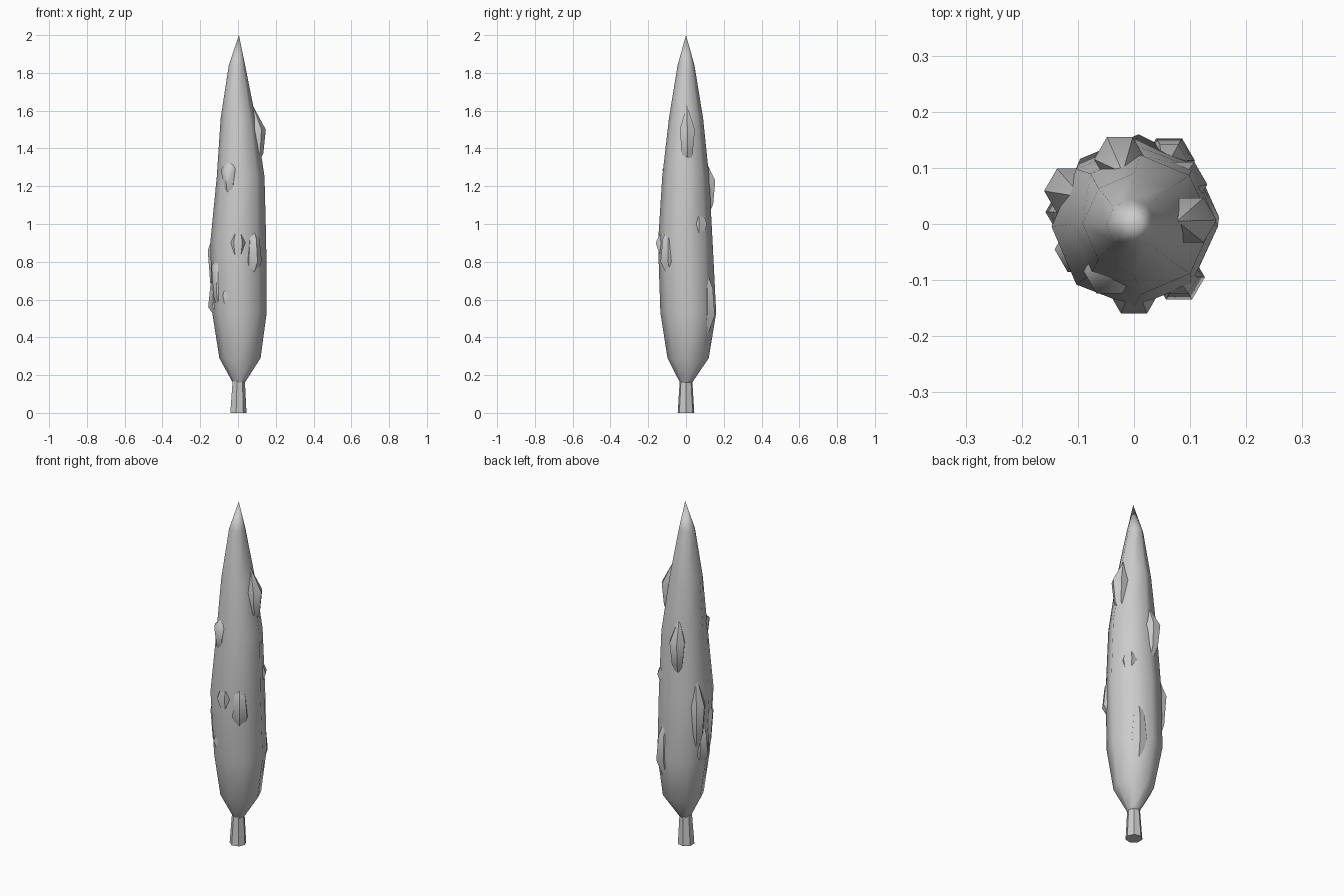
import bpy, bmesh, math, random
from mathutils import Vector

if "Cube" in bpy.data.objects:
    bpy.data.objects.remove(bpy.data.objects["Cube"])

random.seed(4)


def lathe(name, rings, sides, jitter=0.0, twist=0.0):
    """Loft rings of (z, radius, centre x, centre y); zero radius makes a point."""
    bm = bmesh.new()
    loops = []
    for i, (z, r, cx, cy) in enumerate(rings):
        if r == 0:
            loops.append([bm.verts.new((cx, cy, z))])
            continue
        loop = []
        for k in range(sides):
            a = 2 * math.pi * k / sides + twist * i
            q = r * (1 + random.uniform(-jitter, jitter))
            loop.append(bm.verts.new((cx + q * math.cos(a), cy + q * math.sin(a), z)))
        loops.append(loop)
    for lo, hi in zip(loops, loops[1:]):
        for k in range(sides):
            n = (k + 1) % sides
            if len(lo) == 1:
                bm.faces.new((lo[0], hi[n], hi[k]))
            elif len(hi) == 1:
                bm.faces.new((lo[k], lo[n], hi[0]))
            else:
                bm.faces.new((lo[k], lo[n], hi[n], hi[k]))
    for end in (loops[0], loops[-1]):
        if len(end) > 2:
            bm.faces.new(end)
    bmesh.ops.recalc_face_normals(bm, faces=bm.faces)
    me = bpy.data.meshes.new(name)
    bm.to_mesh(me)
    bm.free()
    ob = bpy.data.objects.new(name, me)
    bpy.context.collection.objects.link(ob)
    for o in bpy.context.selected_objects:
        o.select_set(False)
    ob.select_set(True)
    bpy.context.view_layer.objects.active = ob
    bpy.ops.object.shade_smooth_by_angle(angle=math.radians(50))
    return ob


# Tapered trunk
lathe("trunk", [(0, 0.045, 0, 0), (0.22, 0.031, 0.003, 0)], 7)

# Tall foliage body
lathe("foliage", [
    (0.16, 0.032, 0.005, 0), (0.29, 0.108, 0.01, 0.01),
    (0.53, 0.144, 0.008, 0.012), (0.9, 0.146, 0, -0.005),
    (1.25, 0.126, 0.012, 0), (1.56, 0.091, 0, 0),
    (1.84, 0.044, -0.006, 0), (2.0, 0, 0.005, 0)], 8, 0.03)

# Leafy tufts: outermost x, y, its height, bottom and top of the tuft
tufts = [
    (0.147, 0.01, 1.50, 1.25, 1.63),
    (0.110, -0.13, 0.80, 0.68, 1.04),
    (-0.065, -0.125, 1.29, 1.08, 1.36),
    (0.085, 0.153, 0.52, 0.34, 0.80),
    (-0.035, 0.160, 1.23, 0.98, 1.36),
    (-0.137, -0.065, 0.78, 0.45, 0.86),
    (-0.155, 0.080, 0.86, 0.52, 1.05),
    (-0.157, 0.030, 0.56, 0.46, 0.82),
    (0.0, -0.166, 0.90, 0.70, 1.05),
    (0.120, 0.100, 1.00, 0.78, 1.18),
    (-0.085, -0.110, 0.62, 0.42, 0.78),
]
for i, (x, y, z, lo, hi) in enumerate(tufts):
    out = Vector((x, y))
    d = out.normalized()
    w = 0.046
    c = out - d * w
    base = out - d * 0.07
    lathe(f"foliage_tuft_{i + 1}", [
        (lo, 0, base.x, base.y),
        (z, w, c.x, c.y),
        (hi, 0, base.x, base.y)] if abs(z - (lo + hi) / 2) < 0.04 else [
        (lo, 0, base.x, base.y),
        ((lo + z) / 2, w * 0.72, c.x, c.y) if z > (lo + hi) / 2 else (z, w, c.x, c.y),
        (z, w, c.x, c.y) if z > (lo + hi) / 2 else ((hi + z) / 2, w * 0.72, c.x, c.y),
        (hi, 0, base.x, base.y)], 6, 0.0)
